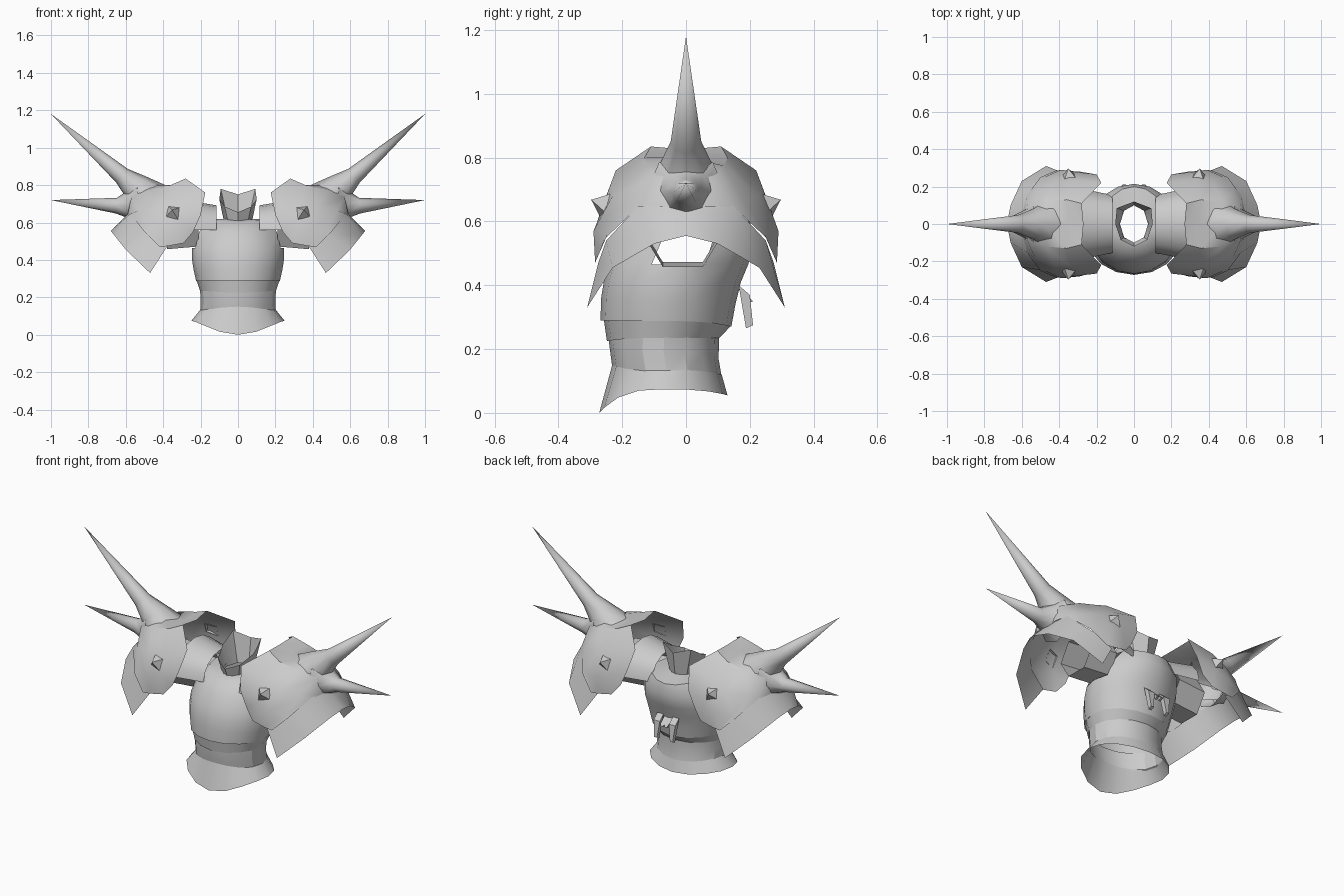
import bpy, bmesh, math
from mathutils import Vector

if "Cube" in bpy.data.objects:
    bpy.data.objects.remove(bpy.data.objects["Cube"])

steel = bpy.data.materials.new("light_grey_steel")
steel.diffuse_color = (0.6, 0.6, 0.6, 1)
steel.use_nodes = True
steel.node_tree.nodes["Principled BSDF"].inputs["Base Color"].default_value = steel.diffuse_color


def finish(name, bm, mirror=False, angle=40):
    """Turn a bmesh into a named, shaded object, optionally mirrored across x."""
    bmesh.ops.recalc_face_normals(bm, faces=bm.faces)
    me = bpy.data.meshes.new(name)
    bm.to_mesh(me)
    bm.free()
    me.materials.append(steel)
    me.shade_smooth()
    me.set_sharp_from_angle(angle=math.radians(angle))
    ob = bpy.data.objects.new(name, me)
    bpy.context.collection.objects.link(ob)
    if mirror:
        ob.modifiers.new("mirror", 'MIRROR')
    return ob


def loft(rings, closed=True):
    """Skin a list of equal-length point rings."""
    bm = bmesh.new()
    vs = [[bm.verts.new(p) for p in r] for r in rings]
    n = len(rings[0])
    for a, b in zip(vs, vs[1:]):
        for i in range(n if closed else n - 1):
            j = (i + 1) % n
            bm.faces.new((a[i], a[j], b[j], b[i]))
    return bm


def body_ring(hx, yf, yb, zf, zs, zb, n=16):
    """Oval ring with separate heights at front, sides and back."""
    pts = []
    for i in range(n):
        a = 2 * math.pi * i / n
        c, s = math.cos(a), math.sin(a)
        z = zs + ((zf if s < 0 else zb) - zs) * abs(s) ** 3
        pts.append((hx * c, (yf + yb) / 2 + (yb - yf) / 2 * s, z))
    return pts


def arch(half):
    """Mirror a half profile (top centre to bottom) across y."""
    return [(x, -y, z) for x, y, z in reversed(half)] + list(half[1:])


# Waist skirt, belt and flared rib band
finish("waist_skirt", loft([body_ring(*r) for r in (
    (.25, -.272, .13, 0, .074, .055),
    (.20, -.23, .112, .155, .135, .12))]))
finish("belt", loft([body_ring(*r) for r in (
    (.202, -.232, .111, .15, .13, .118),
    (.20, -.242, .102, .225, .19, .17),
    (.203, -.242, .104, .25, .24, .24))]), angle=25)
finish("rib_band", loft([body_ring(*r) for r in (
    (.203, -.248, .105, .225, .235, .235),
    (.222, -.26, .14, .31, .29, .272))]), angle=25)

# Breastplate with open arm holes
bm = loft([body_ring(*r) for r in (
    (.224, -.268, .142, .29, .288, .27),
    (.238, -.266, .155, .36, .35, .34),
    (.247, -.258, .172, .41, .41, .41),
    (.247, -.243, .195, .465, .465, .465),
    (.225, -.20, .215, .54, .55, .54),
    (.165, -.15, .20, .595, .62, .60),
    (.075, -.10, .10, .61, .62, .62))])
holes = [f for f in bm.faces if .46 < f.calc_center_median().z < .6
         and abs(f.calc_center_median().x) > .18
         and abs(f.calc_center_median().y) < .085]
bmesh.ops.delete(bm, geom=holes, context='FACES')
finish("breastplate", bm)

# Collar: low in front, tall pointed corners at the back
tops = [.725, .78, .75, .78, .725, .685, .655, .685]
low, high = [], []
for i, t in enumerate(tops):
    c, s = math.cos(i * math.pi / 4), math.sin(i * math.pi / 4)
    low.append((.075 * c, .10 * s, .605))
    high.append(((.13 if t > .76 else .10) * c, .12 * s, t))
finish("collar", loft([low, high]), angle=30)

# Arm sleeves and shoulder straps
hexagon = [(math.cos(k * math.pi / 3), math.sin(k * math.pi / 3)) for k in range(6)]
finish("arm_sleeve", loft([[(x, -.01 + r * c, z + r * .95 * s) for c, s in hexagon]
                           for x, z, r in ((.21, .575, .125), (.38, .56, .125))]), True)
strap = []
for x, r in ((.115, .155), (.19, .17), (.28, .19)):
    strap.append([(x, r * math.cos(k * math.pi / 8), .56 + r * .85 * math.sin(k * math.pi / 8))
                  for k in range(9)])
finish("shoulder_strap", loft(strap, False), True)

# Shoulder cap: raised inner flange flowing into a dome
cap = [
    [(.27, 0, .825), (.28, .11, .835), (.175, .22, .76), (.20, .265, .64), (.24, .265, .55)],
    [(.35, 0, .80), (.36, .13, .80), (.33, .235, .72), (.31, .278, .60), (.29, .28, .49)],
    [(.48, 0, .80), (.47, .12, .775), (.42, .23, .68), (.39, .29, .57), (.37, .285, .475)],
    [(.58, 0, .76), (.57, .09, .735), (.53, .18, .665), (.48, .25, .56), (.41, .285, .47)],
    [(.59, 0, .645), (.59, .08, .645), (.575, .15, .645), (.50, .25, .55), (.42, .285, .47)]]
finish("shoulder_cap", loft([arch(r) for r in cap], False), True, 35)

# Flared arm plate below the cap
finish("arm_plate", loft([
    arch([(.588, 0, .648), (.575, .15, .648), (.48, .25, .54), (.38, .275, .47)]),
    arch([(.68, 0, .555), (.66, .10, .53), (.60, .23, .455), (.47, .31, .33)])], False), True)


def horn(name, stations, n=8):
    """Tapered spike through (x, z, radius) stations ending in a point."""
    pts = [Vector((x, 0, z)) for x, z, r in stations]
    rings = []
    for i, (p, st) in enumerate(zip(pts, stations)):
        d = (pts[min(i + 1, len(pts) - 1)] - pts[max(i - 1, 0)]).normalized()
        up = Vector((-d.z, 0, d.x))
        rings.append([p + st[2] * (math.cos(k * 2 * math.pi / n) * up
                                   + math.sin(k * 2 * math.pi / n) * Vector((0, 1, 0)))
                      for k in range(n)])
    bm = loft(rings)
    bmesh.ops.remove_doubles(bm, verts=bm.verts, dist=.0005)
    finish(name, bm, True, 60)


# Spikes on each shoulder
horn("upper_horn", [(.48, .72, .12), (.54, .785, .08), (.62, .85, .048), (1.0, 1.18, 0)])
horn("lower_horn", [(.53, .70, .12), (.585, .695, .075), (.65, .69, .042), (1.0, .72, 0)])

# Pyramid studs on the front and back of each cap
bm = bmesh.new()
for s in (-1, 1):
    base = [bm.verts.new(p) for p in (
        (.31, s * .245, .68), (.375, s * .225, .69), (.385, s * .255, .63), (.32, s * .27, .615))]
    tip = bm.verts.new((.352, s * .297, .668))
    for i in range(4):
        bm.faces.new((base[i], base[(i + 1) % 4], tip))
finish("cap_stud", bm, True, 20)

# Fang ornament on the back
bm = bmesh.new()
for cx, w, z0, z1 in ((.05, .02, .40, .265), (.012, .013, .39, .34)):
    top = [(cx - w, .165, z0), (cx + w, .165, z0), (cx + w, .20, z0 - .03), (cx - w, .20, z0 - .03)]
    bot = [(cx - w * .4, .188, z1), (cx + w * .5, .188, z1),
           (cx + w * .5, .21, z1 + .01), (cx - w * .4, .21, z1 + .01)]
    a, b = [bm.verts.new(p) for p in top], [bm.verts.new(p) for p in bot]
    for i in range(4):
        j = (i + 1) % 4
        bm.faces.new((a[i], a[j], b[j], b[i]))
    bm.faces.new(a)
    bm.faces.new(b)
finish("back_fang", bm, True, 20)
